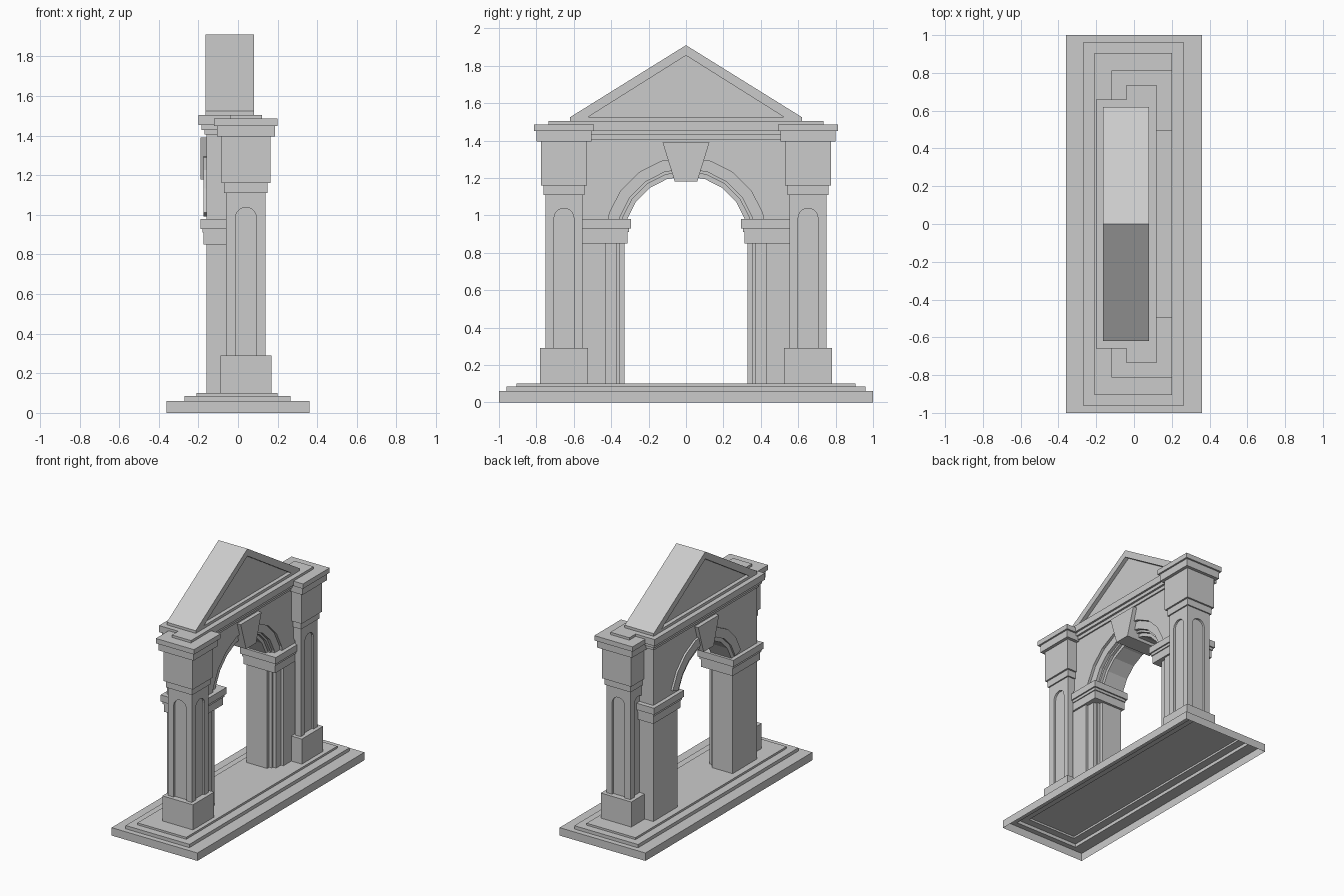
import bpy, bmesh, math
from mathutils import Matrix

cube = bpy.data.objects.get("Cube")
if cube:
    bpy.data.objects.remove(cube, do_unlink=True)

stone = bpy.data.materials.new("grey_stone")
stone.use_nodes = True
GREY = (0.6, 0.6, 0.6, 1)
stone.diffuse_color = GREY
stone.node_tree.nodes["Principled BSDF"].inputs["Base Color"].default_value = GREY


def finish(name, bm, matrix=None):
    bmesh.ops.recalc_face_normals(bm, faces=bm.faces)
    if matrix:
        bm.transform(matrix)
    mesh = bpy.data.meshes.new(name)
    bm.to_mesh(mesh)
    bm.free()
    mesh.materials.append(stone)
    obj = bpy.data.objects.new(name, mesh)
    bpy.context.collection.objects.link(obj)
    return obj


def prism(name, profile, x0, x1, matrix=None):
    """Extrude a (y, z) outline along x."""
    bm = bmesh.new()
    face = bm.faces.new([bm.verts.new((x0, y, z)) for y, z in profile])
    new = bmesh.ops.extrude_face_region(bm, geom=[face], use_keep_orig=True)["geom"]
    verts = [v for v in new if isinstance(v, bmesh.types.BMVert)]
    bmesh.ops.translate(bm, vec=(x1 - x0, 0, 0), verts=verts)
    return finish(name, bm, matrix)


def box(name, x0, x1, y0, y1, z0, z1):
    return prism(name, [(y0, z0), (y1, z0), (y1, z1), (y0, z1)], x0, x1)


def arc(r, spring, segs):
    """Half circle from -y over the top to +y."""
    angles = [math.pi * (1 - i / segs) for i in range(segs + 1)]
    return [(r * math.cos(a), spring + r * math.sin(a)) for a in angles]


def arch_panel(name, half, r, spring, z0, z1, x0, x1, segs, matrix=None):
    """Slab with a round-headed opening reaching its foot."""
    outline = [(-half, z0), (-r, z0)] + arc(r, spring, segs)
    outline += [(r, z0), (half, z0), (half, z1), (-half, z1)]
    return prism(name, outline, x0, x1, matrix)


# Stepped base, an open shell underneath
bm = bmesh.new()
loops = []
for x0, x1, y, zs in ((-.36, .36, 1, (0, .06)), (-.27, .265, .96, (.06, .085)),
                      (-.21, .2, .905, (.085, .1))):
    for z in zs:
        loops.append([bm.verts.new(p) for p in
                      ((x0, -y, z), (x1, -y, z), (x1, y, z), (x0, y, z))])
for low, high in zip(loops, loops[1:]):
    for i in range(4):
        j = (i + 1) % 4
        bm.faces.new((low[i], low[j], high[j], high[i]))
top = bm.faces.new(loops[-1])
base = finish("stepped_base", bm)
if base.data.polygons[-1].normal.z < 0:
    base.data.flip_normals()

# Arch wall, stepping back towards the opening on one side
WX0, WX1, WY = -.16, .08, .62
SPRING, FLOOR, WALL_TOP = .88, .1, 1.42
for name, r, x0, x1 in (("arch_wall", .33, WX0, .013), ("inner_rebate", .355, .013, .035),
                        ("middle_rebate", .37, .035, .06), ("outer_rebate", .43, .06, WX1)):
    arch_panel(name, WY, r, SPRING, FLOOR, WALL_TOP, x0, x1, 10)

# Raised arch moulding on the plain side
ring = arc(.43, SPRING, 10)[1:-1] + arc(.36, SPRING, 10)[-2:0:-1]
prism("arch_moulding", ring, WX0 - .015, WX0)

# Keystone
prism("keystone", [(-.06, 1.18), (.06, 1.18), (.125, 1.39), (-.125, 1.39)], -.19, .11)

# Wall cornice
for i, (off, z0, z1) in enumerate(((.01, 1.405, 1.43), (.025, 1.43, 1.455),
                                   (.04, 1.455, 1.505))):
    box(f"cornice_{i + 1}", WX0 - off, WX1 + off, -WY - off, WY + off, z0, z1)

# Gable with a sunken triangular panel on each face
box("gable_foot", WX0 - .003, WX1, -WY, WY, 1.505, 1.525)
prism("gable_frame", [(.62, 1.525), (0, 1.91), (-.62, 1.525),
                      (-.525, 1.525), (0, 1.855), (.525, 1.525)], WX0 - .003, WX1)
prism("gable_panel", [(.525, 1.525), (0, 1.855), (-.525, 1.525)], WX0 + .027, WX1 - .03)

# Columns and imposts on both sides
CX, CY = .04, .6525
COLUMN = (("plinth", .128, .1, .29), ("shaft_core", .085, .29, 1.11),
          ("neck", .11, 1.11, 1.16), ("column_block", .123, 1.16, 1.395),
          ("capital_lower", .147, 1.395, 1.45), ("capital_upper", .16, 1.45, 1.487))
IMPOST = ((.018, .85, .91), (.025, .91, .93), (.035, .93, .98))
for side, s in (("left", 1), ("right", -1)):
    cy = s * CY
    for part, h, z0, z1 in COLUMN:
        box(f"{side}_{part}", CX - h, CX + h, cy - h, cy + h, z0, z1)
    # Round-headed niches on the four shaft faces
    for i in range(4):
        turn = Matrix.Translation((CX, cy, 0)) @ Matrix.Rotation(i * math.pi / 2, 4, "Z")
        half = .1 if i % 2 == 0 else .085
        arch_panel(f"{side}_shaft_face_{i + 1}", half, .053, .985, .29, 1.11,
                   .085, .1, 10, turn)
    # Mouldings wrapped around the pier
    for i, (off, z0, z1) in enumerate(IMPOST):
        ys = sorted((s * (.33 - off), s * (WY + off)))
        box(f"{side}_impost_{i + 1}", WX0 - off + .005, WX1 + off - .005, *ys, z0, z1)
    # Cornice return above the column
    ys = sorted((s * .6, s * .735))
    box(f"{side}_cornice_return", -.04, .12, *ys, 1.42, 1.505)
